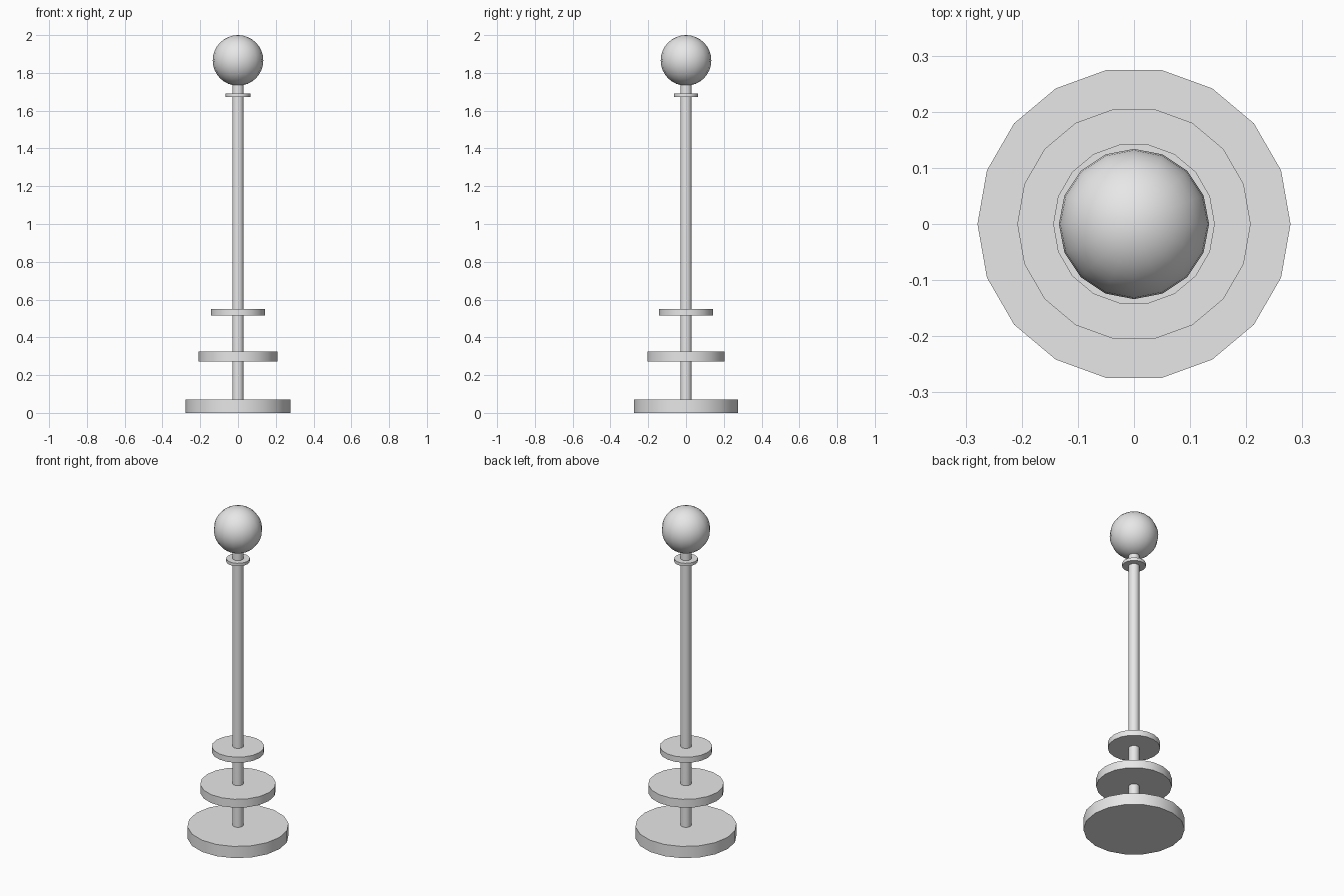
import bpy
import math

cube = bpy.data.objects.get("Cube")
if cube:
    bpy.data.objects.remove(cube, do_unlink=True)

grey = bpy.data.materials.new("light_grey")
grey.use_nodes = True
colour = (0.8, 0.8, 0.8, 1)
grey.diffuse_color = colour
grey.node_tree.nodes["Principled BSDF"].inputs["Base Color"].default_value = colour


def finish(name):
    obj = bpy.context.object
    obj.name = name
    obj.data.materials.append(grey)
    bpy.ops.object.shade_smooth_by_angle(angle=math.radians(30))


def disc(name, radius, bottom, top, sides=18):
    # Rotated so that a corner lies on the x axis
    bpy.ops.mesh.primitive_cylinder_add(
        vertices=sides, radius=radius, depth=top - bottom,
        location=(0, 0, (bottom + top) / 2), rotation=(0, 0, math.pi / 2))
    finish(name)


# Stacked round plates, the pole through them and the collar under the knob
disc("base", 0.279, 0, 0.071)
disc("middle_plate", 0.208, 0.273, 0.324)
disc("upper_plate", 0.144, 0.516, 0.55)
disc("collar", 0.065, 1.672, 1.69)
disc("pole", 0.03, 0.04, 1.78)

# Round knob on top
bpy.ops.mesh.primitive_uv_sphere_add(
    segments=16, ring_count=16, radius=0.134, location=(0, 0, 1.866))
finish("knob")
